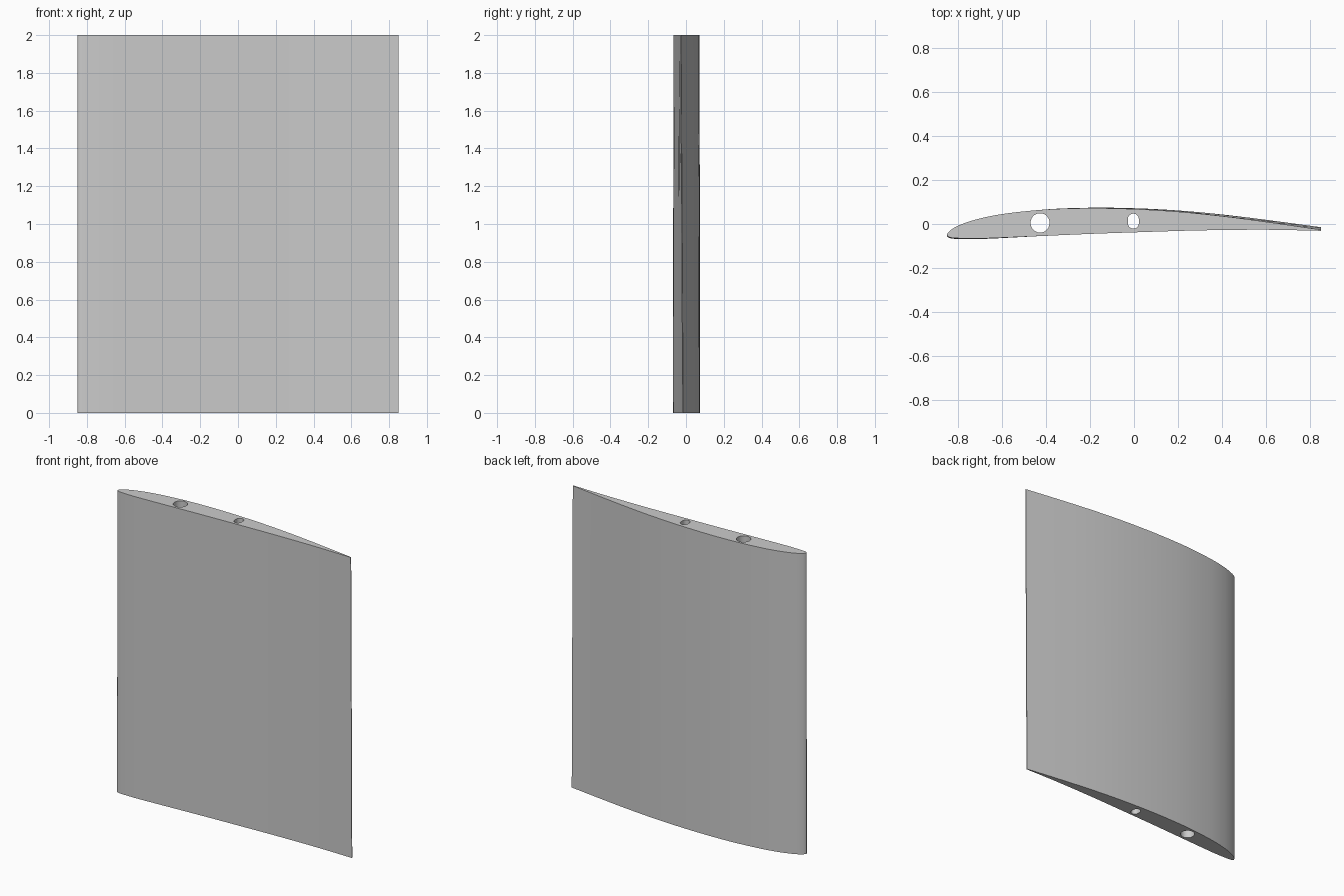
import bpy
import bmesh
import math
from mathutils import Matrix, Vector

cube = bpy.data.objects.get("Cube")
if cube:
    bpy.data.objects.remove(cube, do_unlink=True)

SPAN = 2.0
TWIST = math.radians(0.5)
PIVOT = Vector((-0.43, 0, 0))

# Tip section, from trailing edge over the back to the nose and along the front
PROFILE = [(0.85, -0.026), (0.6, 0.010), (0.4, 0.036), (0.2, 0.056), (0, 0.068),
           (-0.2, 0.072), (-0.4, 0.066), (-0.6, 0.045), (-0.72, 0.020),
           (-0.8, -0.008), (-0.836, -0.030), (-0.85, -0.050), (-0.836, -0.061),
           (-0.79, -0.065), (-0.7, -0.066), (-0.5, -0.058), (-0.2, -0.045),
           (0, -0.038), (0.3, -0.029), (0.6, -0.026), (0.85, -0.031)]


def smooth_path(points, steps=5):
    """Centripetal-style Hermite curve through the points."""
    pts = [Vector((x, y, 0)) for x, y in points]
    last = len(pts) - 1

    def slope(i):
        a, b = pts[max(i - 1, 0)], pts[min(i + 1, last)]
        length = (pts[i] - a).length + (b - pts[i]).length
        return (b - a) / length

    path = []
    for i in range(last):
        p, q = pts[i], pts[i + 1]
        d = (q - p).length
        m, n = slope(i) * d, slope(i + 1) * d
        for k in range(steps):
            t = k / steps
            path.append(p * (1 + 2 * t) * (1 - t) ** 2 + m * t * (1 - t) ** 2
                        + q * t * t * (3 - 2 * t) + n * t * t * (t - 1))
    return path + [pts[last]]


def slot(x, y, radius, stretch, count=32):
    """Round hole, with its two halves moved apart along y."""
    ring = []
    for k in range(count):
        a = math.tau * (k + 0.5) / count
        ring.append(Vector((x + radius * math.cos(a),
                            y + radius * math.sin(a) + math.copysign(stretch, math.sin(a)), 0)))
    return ring


def add_wall(bm, ring, twist):
    """Raise a closed outline over the span; return its two rims."""
    turn = Matrix.Rotation(twist, 3, "Z")
    low = [bm.verts.new(turn @ (p - PIVOT) + PIVOT) for p in ring]
    high = [bm.verts.new(p + Vector((0, 0, SPAN))) for p in ring]
    rims = [[], []]
    for i in range(len(ring)):
        j = (i + 1) % len(ring)
        bm.faces.new((low[i], low[j], high[j], high[i]))
        for rim, verts in zip(rims, (low, high)):
            rim.append(bm.edges.get((verts[i], verts[j])))
    return rims


# Wing skin and the two spar holes
bm = bmesh.new()
walls = [add_wall(bm, smooth_path(PROFILE), TWIST),
         add_wall(bm, slot(-0.427, 0.005, 0.043, 0.001), 0),
         add_wall(bm, slot(-0.003, 0.013, 0.025, 0.009), 0)]

# End ribs
for end in (0, 1):
    edges = [e for wall in walls for e in wall[end]]
    bmesh.ops.triangle_fill(bm, edges=edges, use_beauty=True)
bmesh.ops.recalc_face_normals(bm, faces=bm.faces)

mesh = bpy.data.meshes.new("wing_section")
bm.to_mesh(mesh)
bm.free()
wing = bpy.data.objects.new("wing_section", mesh)
bpy.context.collection.objects.link(wing)

# Plain grey
grey = bpy.data.materials.new("light_grey")
grey.use_nodes = True
colour = (0.6, 0.6, 0.6, 1)
grey.diffuse_color = colour
grey.node_tree.nodes["Principled BSDF"].inputs["Base Color"].default_value = colour
mesh.materials.append(grey)

bpy.context.view_layer.objects.active = wing
wing.select_set(True)
bpy.ops.object.shade_smooth_by_angle(angle=math.radians(30))
